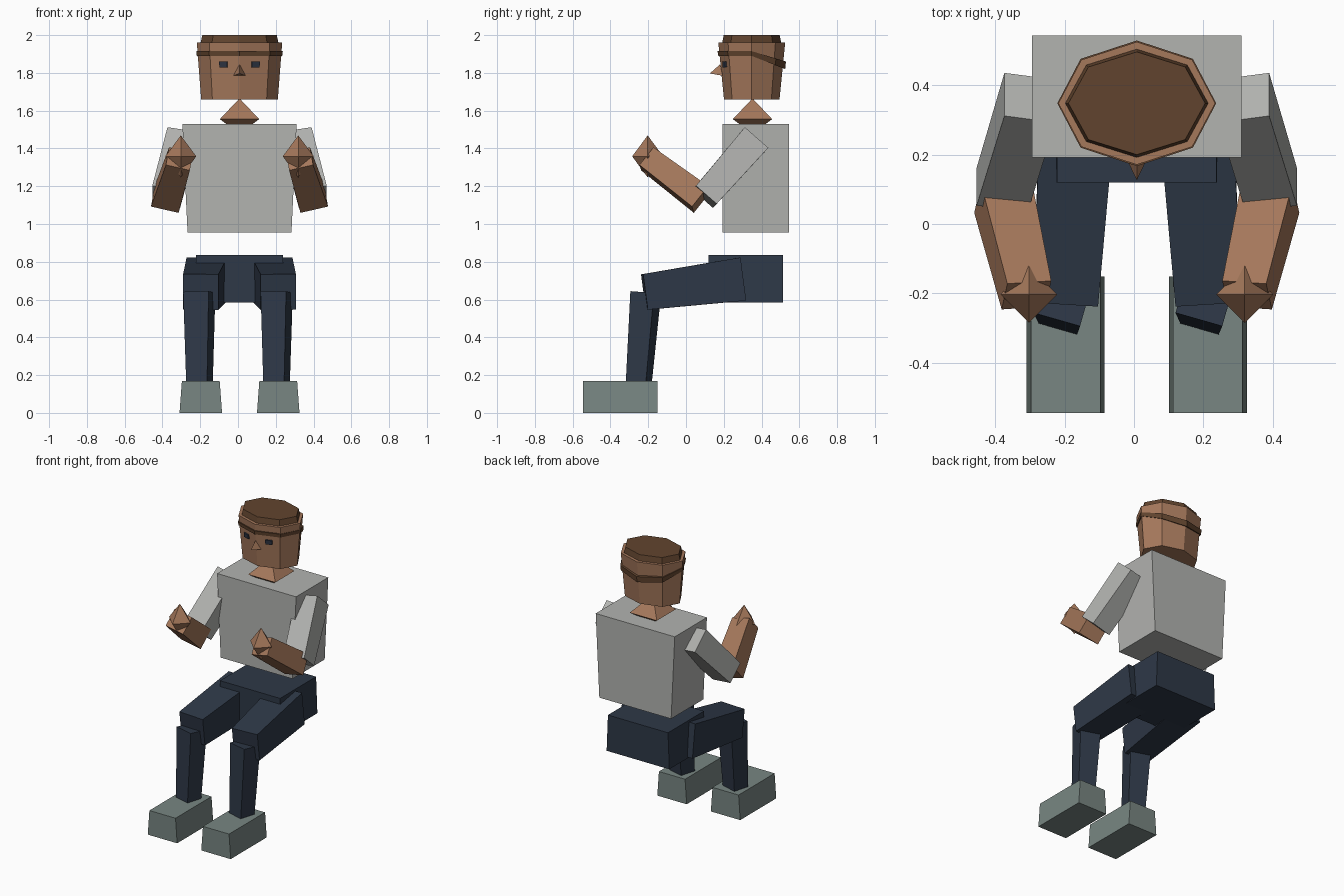
import bpy
import bmesh
from math import sin, cos, pi, radians
from mathutils import Vector, Matrix

cube = bpy.data.objects.get("Cube")
if cube:
    bpy.data.objects.remove(cube, do_unlink=True)

MID = 0.008  # mirror plane of the body


def material(name, *srgb):
    """Flat material from 0-255 display values."""
    color = [(c / 255 / 12.92) if c < 11 else ((c / 255 + 0.055) / 1.055) ** 2.4 for c in srgb] + [1]
    mat = bpy.data.materials.new(name)
    mat.use_nodes = True
    mat.diffuse_color = color
    bsdf = next(n for n in mat.node_tree.nodes if n.type == "BSDF_PRINCIPLED")
    bsdf.inputs["Base Color"].default_value = color
    bsdf.inputs["Roughness"].default_value = 0.9
    return mat


SKIN = material("skin", 165, 120, 91)
HAIR = material("brown hair", 97, 68, 46)
SHIRT = material("grey shirt", 178, 179, 176)
TROUSERS = material("navy trousers", 46, 56, 71)
SHOES = material("grey green shoes", 120, 134, 130)
EYES = material("dark eyes", 46, 52, 66)


def finish(name, bm, mat):
    bmesh.ops.recalc_face_normals(bm, faces=bm.faces)
    mesh = bpy.data.meshes.new(name)
    bm.to_mesh(mesh)
    bm.free()
    mesh.materials.append(mat)
    obj = bpy.data.objects.new(name, mesh)
    bpy.context.scene.collection.objects.link(obj)
    return obj


def loft(name, rings, mat):
    """Join equal rings of points and cap both ends."""
    bm = bmesh.new()
    loops = [[bm.verts.new(p) for p in ring] for ring in rings]
    n = len(loops[0])
    for a, b in zip(loops, loops[1:]):
        for i in range(n):
            j = (i + 1) % n
            bm.faces.new((a[i], a[j], b[j], b[i]))
    bm.faces.new(loops[0][::-1])
    bm.faces.new(loops[-1])
    return finish(name, bm, mat)


def hull(name, points, mat):
    """Convex solid around a few corner points."""
    bm = bmesh.new()
    for p in points:
        bm.verts.new(p)
    bmesh.ops.convex_hull(bm, input=bm.verts)
    bmesh.ops.dissolve_limit(bm, angle_limit=0.01, verts=bm.verts, edges=bm.edges)
    return finish(name, bm, mat)


def limb(name, start, end, size0, size1, mat, roll=0):
    """Tapered box from start to end; sizes are (width, depth)."""
    start, end = Vector(start), Vector(end)
    axis = (end - start).normalized()
    u = Vector((1, 0, 0))
    u = (u - axis * u.dot(axis)).normalized()
    u = Matrix.Rotation(radians(roll), 3, axis) @ u
    v = axis.cross(u)
    rings = []
    for p, (w, d) in ((start, size0), (end, size1)):
        rings.append([p + u * (w / 2 * a) + v * (d / 2 * b)
                      for a, b in ((-1, -1), (1, -1), (1, 1), (-1, 1))])
    return loft(name, rings, mat)


def octagon(rx, ry, z, dip=0):
    """Eight-sided ring around the head that can drop towards the back."""
    return [(MID + rx * cos(i * pi / 4), 0.348 + ry * sin(i * pi / 4),
             z - dip * max(0, sin(i * pi / 4))) for i in range(8)]


# Torso and hips
limb("torso", (MID, 0.368, 0.955), (MID, 0.368, 1.53), (0.55, 0.352), (0.605, 0.352), SHIRT)
limb("hips", (MID, 0.317, 0.585), (MID, 0.317, 0.835), (0.48, 0.394), (0.46, 0.394), TROUSERS)

# Neck: square base that folds up to a point
neck = [(MID, 0.352, 1.665)]
for a in (-1, 1):
    neck += [(MID + a * 0.055, 0.352, 1.6), (MID, 0.352 + a * 0.055, 1.6)]
    for b in (-1, 1):
        neck += [(MID + a * 0.104, 0.352 + b * 0.104, 1.555),
                 (MID + a * 0.05, 0.352 + b * 0.05, 1.515)]
hull("neck", neck, SKIN)

# Head, hair top and hair strip dropping at the back
loft("head", [octagon(0.203, 0.147, 1.66), octagon(0.226, 0.177, 1.96)], SKIN)
loft("hair_top", [octagon(0.207, 0.157, 1.955), octagon(0.197, 0.148, 2)], HAIR)
loft("hair_strip", [octagon(0.226, 0.177, 1.89, 0.07),
                    octagon(0.229, 0.181, 1.915, 0.055)], HAIR)

# Nose
hull("nose", [(MID - 0.033, 0.195, 1.785), (MID + 0.033, 0.195, 1.785),
              (MID, 0.18, 1.845), (MID, 0.126, 1.797)], SKIN)

for side, label in ((-1, "right"), (1, "left")):
    def at(x, y, z):
        return (MID + side * x, y, z)

    # Eye plate lying on the slanted face
    eye = limb(label + "_eye", (0, 0, -0.015), (0, 0, 0.015), (0.044, 0.009), (0.044, 0.009), EYES)
    eye.location = at(0.085, 0.204, 1.845)
    eye.rotation_euler = (radians(5), 0, side * radians(18))

    # Arm
    limb(label + "_upper_arm", at(0.308, 0.364, 1.447), at(0.388, 0.098, 1.144),
         (0.15, 0.165), (0.15, 0.145), SHIRT)
    limb(label + "_forearm", at(0.386, 0.08, 1.13), at(0.318, -0.205, 1.345),
         (0.15, 0.14), (0.13, 0.12), SKIN, roll=side * 8)
    hand = []
    for s in (-1, 1):
        hand += [at(0.311 + s * 0.082, -0.203, 1.358), at(0.311, -0.203 + s * 0.082, 1.358),
                 at(0.311, -0.203, 1.358 + s * 0.111)]
    hull(label + "_hand", hand, SKIN)

    # Leg: both shins turn the same way
    limb(label + "_thigh", at(0.173, 0.297, 0.708), at(0.205, -0.22, 0.64),
         (0.215, 0.23), (0.187, 0.19), TROUSERS)
    limb(label + "_shin", (side * 0.204, -0.25, 0.16), (side * 0.205, -0.213, 0.638),
         (0.115, 0.11), (0.14, 0.13), TROUSERS, roll=-16)

    # Shoe
    limb(label + "_shoe", at(0.205, -0.348, 0), at(0.205, -0.348, 0.17),
         (0.225, 0.394), (0.2, 0.394), SHOES)
